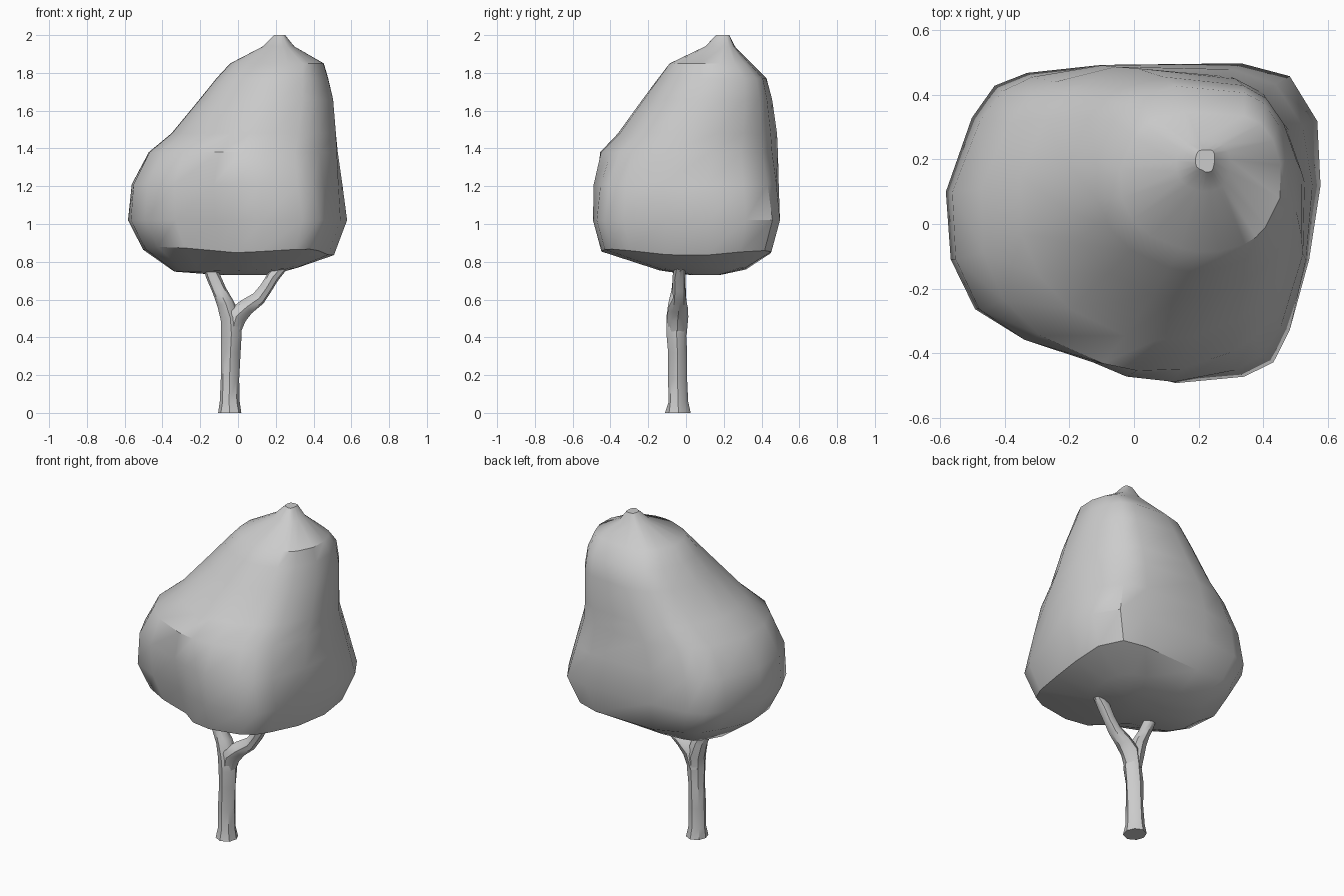
import bpy, bmesh, math, random
from mathutils import Vector

random.seed(4)
cube = bpy.data.objects.get("Cube")
if cube:
    bpy.data.objects.remove(cube)

grey = bpy.data.materials.new("plain grey")
grey.use_nodes = True
grey.diffuse_color = (0.6, 0.6, 0.6, 1)
grey.node_tree.nodes["Principled BSDF"].inputs["Base Color"].default_value = (0.6, 0.6, 0.6, 1)


def loft(name, rings, angle):
    """Join a stack of rings into a closed, smooth shaded skin."""
    bm = bmesh.new()
    loops = [[bm.verts.new(p) for p in ring] for ring in rings]
    for low, high in zip(loops, loops[1:]):
        n = len(low)
        for i in range(n):
            j = (i + 1) % n
            bm.faces.new((low[i], low[j], high[j], high[i]))
    bm.faces.new(loops[0][::-1])
    bm.faces.new(loops[-1])
    bmesh.ops.recalc_face_normals(bm, faces=bm.faces)
    mesh = bpy.data.meshes.new(name)
    bm.to_mesh(mesh)
    bm.free()
    mesh.materials.append(grey)
    obj = bpy.data.objects.new(name, mesh)
    bpy.context.collection.objects.link(obj)
    bpy.ops.object.select_all(action='DESELECT')
    obj.select_set(True)
    bpy.context.view_layer.objects.active = obj
    bpy.ops.object.shade_smooth_by_angle(angle=math.radians(angle))
    return obj


def tube(name, path, sides=8, wobble=0.1):
    """Knobbly tapering limb; path points are (x, y, z, radius)."""
    points = [Vector(p[:3]) for p in path]
    rings = []
    for i, p in enumerate(points):
        along = points[min(i + 1, len(points) - 1)] - points[max(i - 1, 0)]
        if i == 0 and p.z == 0:
            along = Vector((0, 0, 1))
        side = Vector((0, 1, 0)).cross(along).normalized()
        front = along.cross(side).normalized()
        ring = []
        for k in range(sides):
            a = math.tau * k / sides
            r = path[i][3] * (1 + random.uniform(-wobble, wobble))
            ring.append(p + r * (math.cos(a) * side + math.sin(a) * front))
        rings.append(ring)
    return loft(name, rings, 40)


# Crown: widest outline, squeezed and rounded towards the peak
outline = [(-.58, .10), (-.565, -.11), (-.49, -.265), (-.33, -.345), (-.12, -.395),
           (-.02, -.46), (.13, -.495), (.34, -.475), (.43, -.43), (.48, -.33),
           (.54, -.11), (.575, .12), (.565, .32), (.48, .46), (.33, .50),
           (-.10, .495), (-.33, .47), (-.43, .43), (-.50, .33)]

# z, x low, x high, y low, y high, roundness, tilt, corner lift
levels = [(.73, -.10, .18, .02, .18, .8, 0, 0),
          (.757, -.34, .32, -.15, .32, .4, -.03, 0),
          (.84, -.50, .51, -.45, .45, 0, .03, .05),
          (1.02, -.58, .58, -.495, .495, 0, 0, 0),
          (1.21, -.565, .56, -.495, .495, .4, 0, 0),
          (1.38, -.48, .54, -.46, .492, .85, 0, 0),
          (1.48, -.36, .53, -.36, .487, 1, 0, 0),
          (1.66, -.21, .513, -.23, .46, 1, 0, 0),
          (1.77, -.12, .485, -.15, .43, .9, 0, 0),
          (1.85, -.045, .46, -.09, .35, .8, 0, 0),
          (1.94, .13, .30, .10, .26, .8, 0, 0),
          (2.0, .19, .25, .16, .23, .2, 0, 0)]

crown_rings = []
for z, x0, x1, y0, y1, rounded, tilt, lift in levels:
    ring = []
    for x, y in outline:
        u, v = x / .5775, y / .4975
        # the back corners stay squarer than the front ones
        soft = rounded * (1 - .3 * max(0, v))
        scale = 1 + soft * (1 / math.hypot(u, v) - 1)
        px = (x0 + x1) / 2 + u * scale * (x1 - x0) / 2
        py = (y0 + y1) / 2 + v * scale * (y1 - y0) / 2
        ring.append((px, py, z - tilt * (px + py / 2) + lift * abs(u * v)))
    crown_rings.append(ring)
loft("crown", crown_rings, 38)

# Trunk with its right-hand limb
tube("trunk", [(-.045, -.04, 0, .066), (-.047, -.042, .06, .053), (-.045, -.045, .18, .048),
               (-.04, -.045, .32, .05), (-.035, -.05, .42, .05), (-.04, -.045, .5, .056),
               (-.065, -.042, .58, .047), (-.10, -.04, .65, .038), (-.135, -.035, .73, .035),
               (-.15, -.035, .78, .032)])

# Forking limb on the left
tube("branch", [(-.035, -.045, .41, .044), (-.01, -.045, .51, .058), (.045, -.04, .56, .047),
                (.11, -.035, .605, .038), (.15, -.035, .66, .033), (.185, -.035, .72, .035),
                (.235, -.03, .775, .031)])
